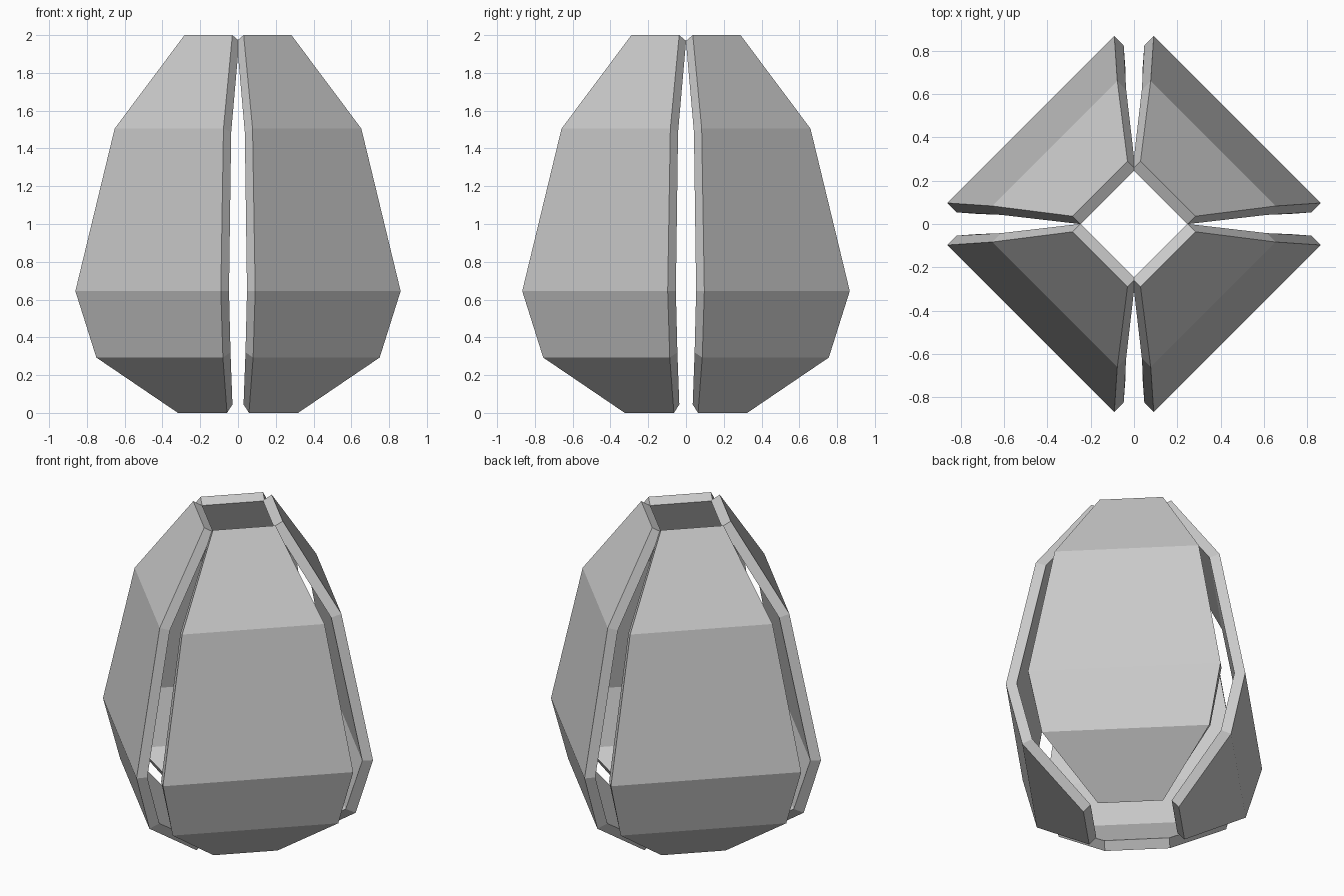
import bpy

if "Cube" in bpy.data.objects:
    bpy.data.objects.remove(bpy.data.objects["Cube"])

# Panel outline: height, near corner, far corner (distance from the axes)
PROFILE = [
    (0.0, 0.058, 0.318),
    (0.293, 0.080, 0.750),
    (0.645, 0.091, 0.861),
    (1.505, 0.077, 0.653),
    (2.0, 0.030, 0.283),
]
Y_SHIFT = 0.006
THICKNESS = 0.06


def make_panel(name, sx, sy):
    """One faceted shell panel facing the diagonal (sx, sy)."""
    verts = []
    for z, near, far in PROFILE:
        verts.append((sx * far, sy * (near + Y_SHIFT), z))
        verts.append((sx * near, sy * (far + Y_SHIFT), z))
    faces = []
    for i in range(len(PROFILE) - 1):
        a = 2 * i
        face = (a, a + 1, a + 3, a + 2)
        faces.append(face if sx * sy > 0 else face[::-1])
    mesh = bpy.data.meshes.new(name)
    mesh.from_pydata(verts, [], faces)
    obj = bpy.data.objects.new(name, mesh)
    bpy.context.collection.objects.link(obj)
    # Wall thickness grows inward
    wall = obj.modifiers.new("wall", 'SOLIDIFY')
    wall.thickness = THICKNESS
    wall.offset = -1
    wall.use_even_offset = True
    return obj


# Four panels around the vertical axis
for y_name, sy in (("front", -1), ("back", 1)):
    for x_name, sx in (("left", -1), ("right", 1)):
        make_panel(f"{y_name}_{x_name}_panel", sx, sy)
